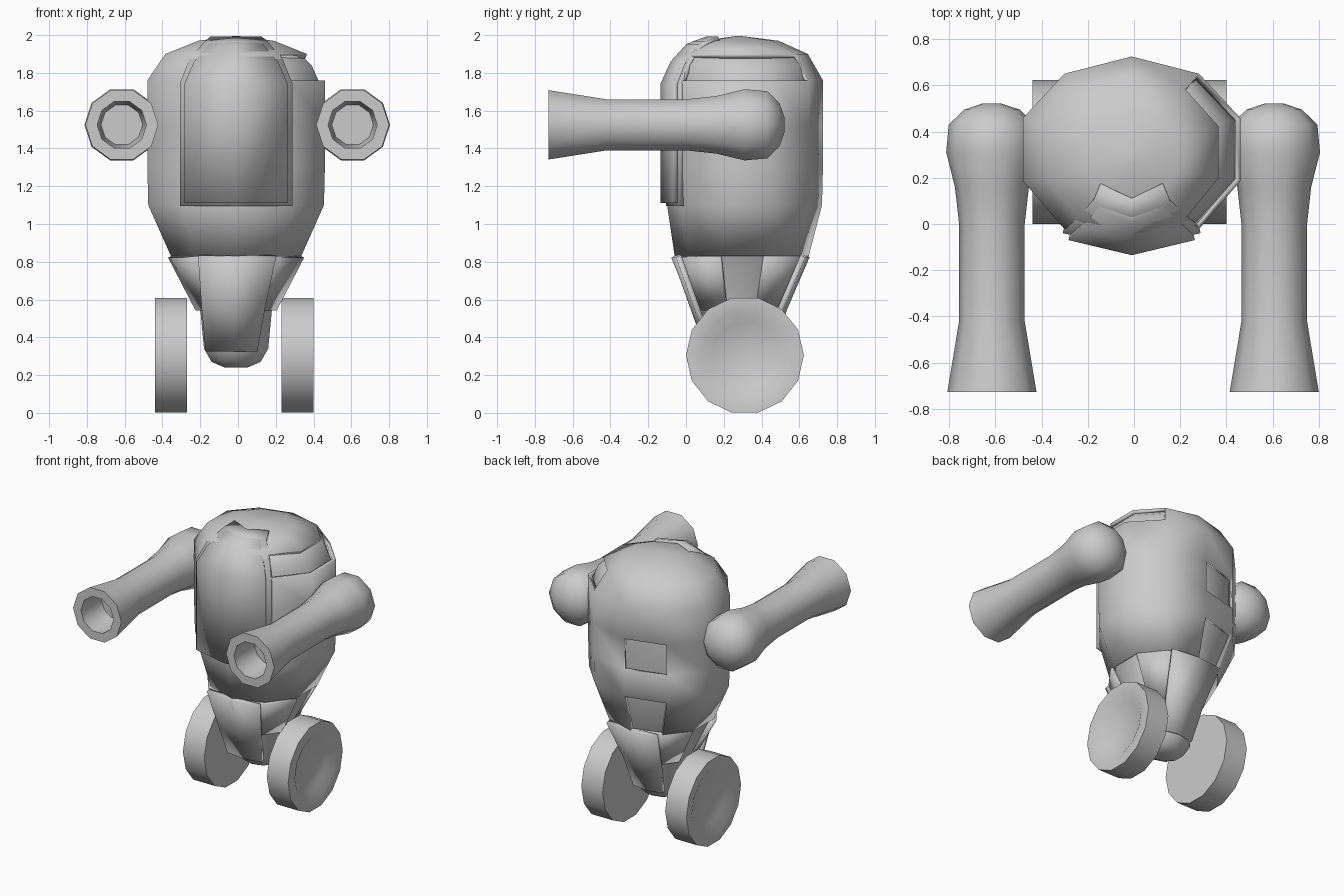
import bpy, bmesh
from math import sin, cos, pi, radians

if "Cube" in bpy.data.objects:
    bpy.data.objects.remove(bpy.data.objects["Cube"])


def finish(name, bm, angle=45, thick=0, offset=-1):
    bmesh.ops.recalc_face_normals(bm, faces=bm.faces)
    me = bpy.data.meshes.new(name)
    bm.to_mesh(me)
    bm.free()
    ob = bpy.data.objects.new(name, me)
    bpy.context.collection.objects.link(ob)
    if thick:
        m = ob.modifiers.new("thickness", "SOLIDIFY")
        m.thickness, m.offset = thick, offset
    bpy.ops.object.select_all(action="DESELECT")
    bpy.context.view_layer.objects.active = ob
    ob.select_set(True)
    bpy.ops.object.shade_smooth_by_angle(angle=radians(angle))
    return ob


def loft(name, rings, drop=(), caps=True, **kw):
    """Join equal rings of points; drop holds (row, side) faces to leave open."""
    bm = bmesh.new()
    rows = [[bm.verts.new(p) for p in r] for r in rings]
    n = len(rows[0])
    for i in range(len(rows) - 1):
        for k in range(n):
            if (i, k) not in drop:
                j = (k + 1) % n
                bm.faces.new((rows[i][k], rows[i][j], rows[i + 1][j], rows[i + 1][k]))
    if caps is True or caps == "first":
        bm.faces.new(rows[0])
    if caps is True:
        bm.faces.new(rows[-1])
    return finish(name, bm, **kw)


def panel(name, rows, thick, bend):
    """Three-column plate folded along its centre; row = z, left, right, y."""
    bm = bmesh.new()
    grid = [[bm.verts.new((x, y + (bend if x != m else 0), z)) for x in (a, m, b)]
            for z, a, b, y in rows for m in [(a + b) / 2]]
    for r, s in zip(grid, grid[1:]):
        for k in (0, 1):
            bm.faces.new((r[k], r[k + 1], s[k + 1], s[k]))
    return finish(name, bm, 30, thick, 0)


# Body: ten-sided shell over a smooth inner core
HALF = [(0, -1), (.62, -.8), (1, -.3), (1, .36), (.62, .82), (0, 1)]
OUTLINE = HALF + [(-x, y) for x, y in HALF[4:0:-1]]


def body_ring(z, w, yc, d, s=1.0):
    return [(-.01 + x * w * s, yc + y * d * s, z) for x, y in OUTLINE]


SHELL = [(1.995, .015, .28, .015), (1.97, .20, .29, .20), (1.9, .375, .30, .345),
         (1.76, .47, .31, .415), (1.52, .47, .31, .415), (1.3, .47, .31, .415),
         (1.1, .465, .31, .41), (.83, .345, .295, .355)]
open_faces = {(2, 1), (2, 2), (2, 3), (4, 5), (6, 5)}
loft("body_shell", [body_ring(*r) for r in SHELL], open_faces, "first",
     angle=50, thick=.025)
CORE = [(1.9, .34, .30, .31), (1.84, .40, .31, .37), (1.74, .445, .31, .385),
        (1.1, .44, .31, .38), (.84, .33, .295, .335), (.55, .19, .29, .21),
        (.34, .17, .29, .17), (.27, .13, .29, .12), (.24, .06, .29, .06)]
loft("body_core", [body_ring(*r) for r in CORE], angle=50)

# Side flaps continuing the shell below the waist
loft("lower_shell", [body_ring(.83, .345, .295, .355), body_ring(.55, .2, .29, .235)],
     {(0, 2), (0, 7)}, None, angle=50, thick=.02)
panel("front_skirt", [(.83, -.21, .20, -.06), (.55, -.19, .14, .04), (.33, -.17, .10, .12)],
      .03, .02)
panel("back_skirt", [(.83, -.20, .19, .64), (.55, -.15, .14, .52), (.33, -.12, .11, .45)],
      .03, -.02)

# Chest plate on a slightly larger rim, curving back at the top
for name, grow, back, low in (("chest_plate", 0, 0, 1.11), ("chest_rim", .025, .03, 1.095)):
    rows = [(low, .27, -.12), (1.74, .27, -.12), (1.85, .22, -.07),
            (1.94, .14, .01), (1.965, .11, .08)]
    panel(name, [(z + (grow * .5 if z > 1.8 else 0), -.01 - w - grow, -.01 + w + grow, y + back)
                 for z, w, y in rows], .03, .065)

# Arms: ten-sided barrels with a hollow muzzle
ARM = [(-.52, .11), (-.67, .13), (-.728, .13), (-.728, .193), (-.42, .142), (0, .142),
       (.16, .16), (.31, .198), (.43, .187), (.495, .12), (.522, .04)]
for side, cx in (("left", -.615), ("right", .607)):
    loft(side + "_arm", [[(cx + r * cos(k * pi / 5), y, 1.525 + r * sin(k * pi / 5))
                          for k in range(10)] for y, r in ARM], angle=50)

# Wheels: fourteen-sided discs, dished on the outer face
for side, s, inner in (("left", -1, -.27), ("right", 1, .23)):
    hub = .25 if s < 0 else .235
    prof = [(0, .312), (.17, .312), (.17, hub), (.135, .175)]
    loft(side + "_wheel", [[(inner + s * dx, .312 + r * cos(k * pi / 7), .305 + r * sin(k * pi / 7))
                            for k in range(14)] for dx, r in prof], angle=40)
